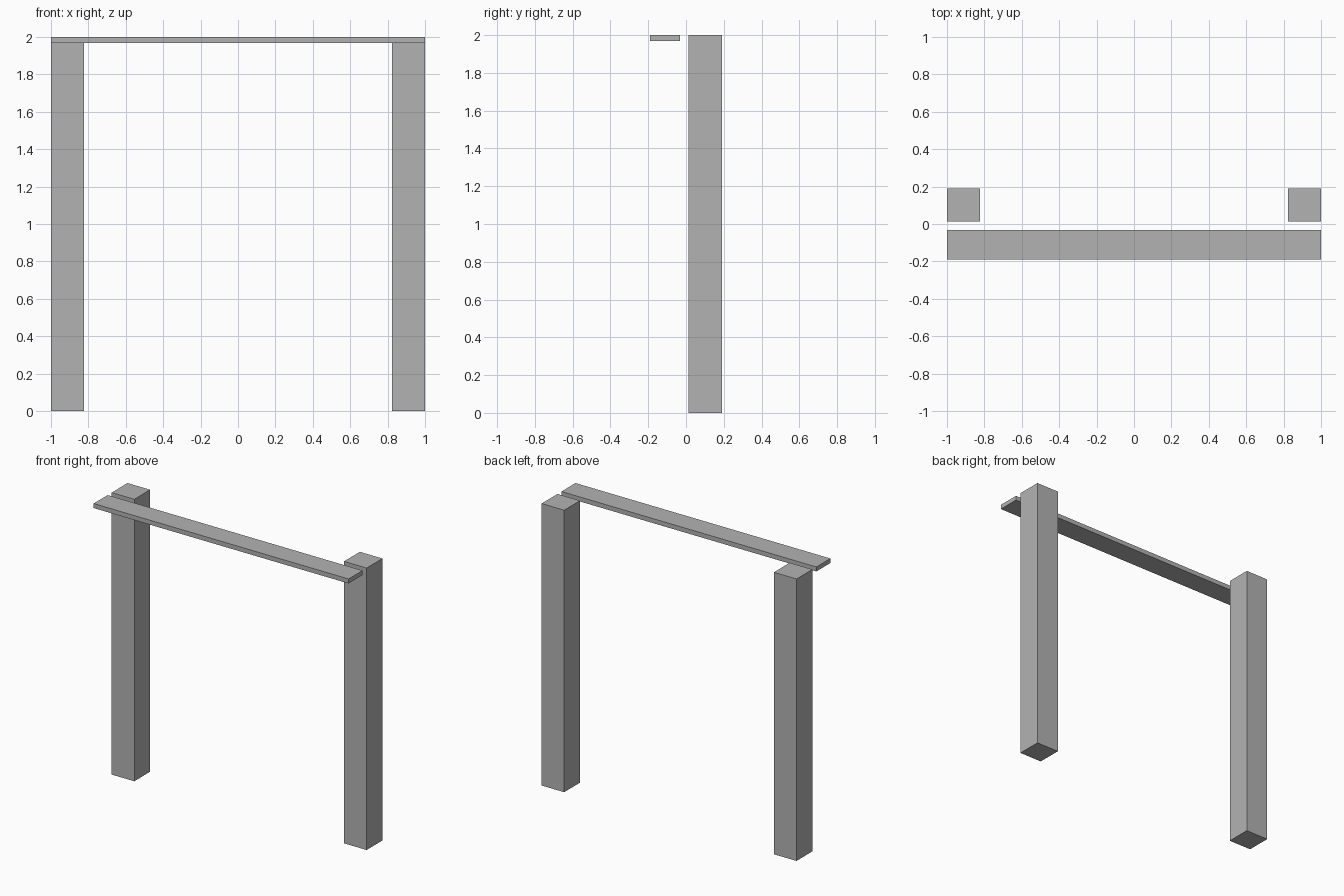
import bpy

cube = bpy.data.objects.get("Cube")
if cube:
    bpy.data.objects.remove(cube, do_unlink=True)

# Single grey material
grey = bpy.data.materials.new("plain_grey")
grey.use_nodes = True
colour = (0.45, 0.45, 0.45, 1)
grey.diffuse_color = colour
grey.node_tree.nodes["Principled BSDF"].inputs["Base Color"].default_value = colour


def box(name, low, high):
    """Add a box spanning two opposite corners."""
    centre = [(a + b) / 2 for a, b in zip(low, high)]
    bpy.ops.mesh.primitive_cube_add(size=1, location=centre)
    obj = bpy.context.object
    obj.name = name
    obj.scale = [b - a for a, b in zip(low, high)]
    bpy.ops.object.transform_apply(location=False, rotation=False, scale=True)
    obj.data.materials.append(grey)
    return obj


HEIGHT = 2.0
HALF_WIDTH = 1.0
HALF_DEPTH = 0.19
POST = 0.177

# Two square posts at the back
for name, x in (("right_post", -HALF_WIDTH), ("left_post", HALF_WIDTH - POST)):
    box(name, (x, HALF_DEPTH - POST, 0), (x + POST, HALF_DEPTH, HEIGHT))

# Thin plank across the front, level with the post tops
box("top_plank", (-HALF_WIDTH, -HALF_DEPTH, HEIGHT - 0.032),
    (HALF_WIDTH, -0.033, HEIGHT))
